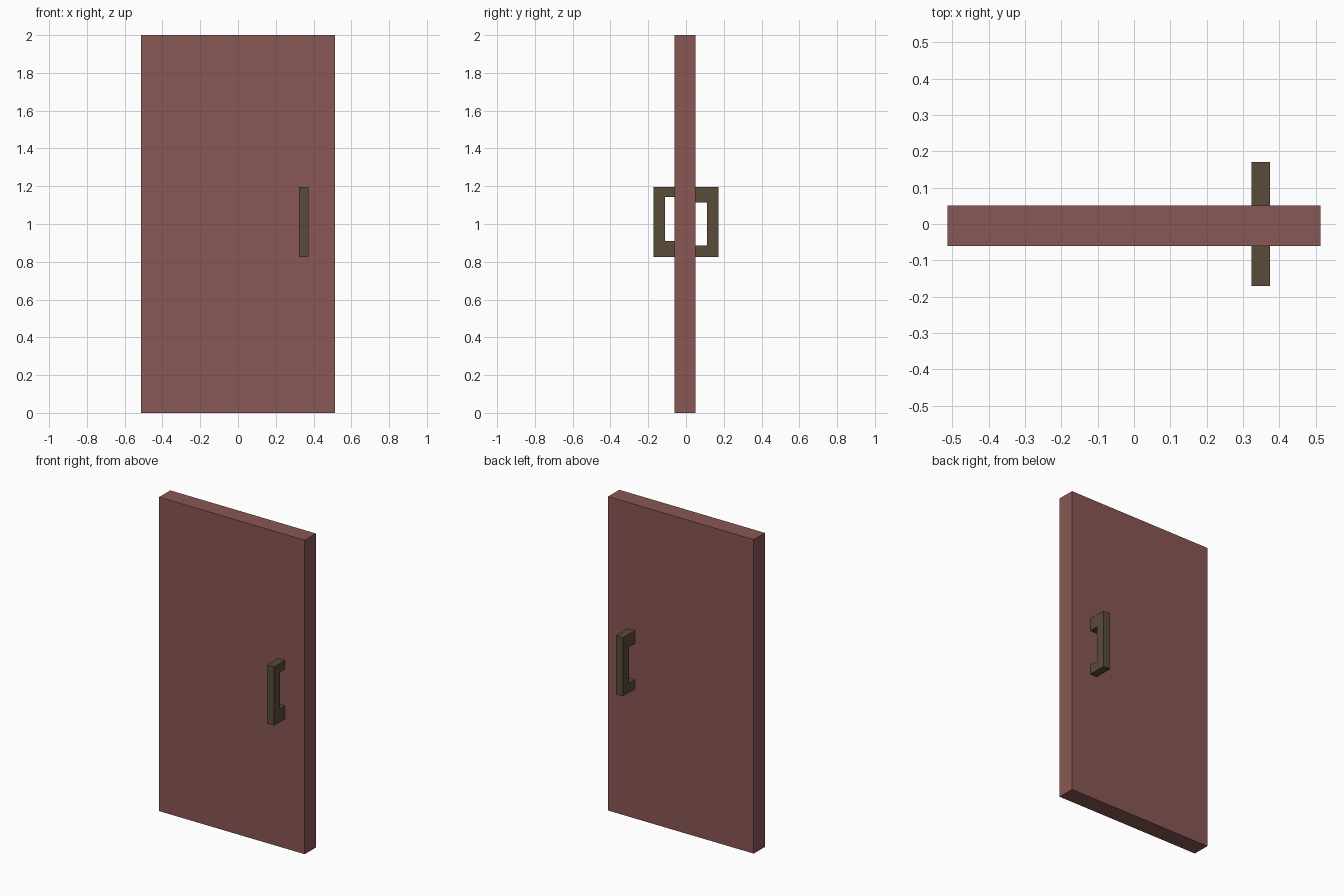
import bpy, bmesh

if "Cube" in bpy.data.objects:
    bpy.data.objects.remove(bpy.data.objects["Cube"])


def material(name, rgb):
    m = bpy.data.materials.new(name)
    m.diffuse_color = (*rgb, 1.0)
    m.use_nodes = True
    m.node_tree.nodes["Principled BSDF"].inputs["Base Color"].default_value = m.diffuse_color
    return m


def extrude_profile(name, profile, x0, x1, mat):
    """Extrude a (y, z) outline along x."""
    bm = bmesh.new()
    face = bm.faces.new([bm.verts.new((x0, y, z)) for y, z in profile])
    geo = bmesh.ops.extrude_face_region(bm, geom=[face])["geom"]
    moved = [v for v in geo if isinstance(v, bmesh.types.BMVert)]
    bmesh.ops.translate(bm, verts=moved, vec=(x1 - x0, 0, 0))
    bmesh.ops.recalc_face_normals(bm, faces=bm.faces)
    mesh = bpy.data.meshes.new(name)
    bm.to_mesh(mesh)
    bm.free()
    mesh.materials.append(mat)
    obj = bpy.data.objects.new(name, mesh)
    bpy.context.collection.objects.link(obj)
    return obj


red_wood = material("red_brown_wood", (0.246, 0.095, 0.087))
dark_metal = material("dark_bronze", (0.102, 0.069, 0.042))

# Door panel
Y_FRONT, Y_BACK = -0.061, 0.051
extrude_profile("door_panel",
                [(Y_FRONT, 0), (Y_BACK, 0), (Y_BACK, 2), (Y_FRONT, 2)],
                -0.513, 0.513, red_wood)


# Pull handles: C-shaped brackets, one on each face
def handle(name, y_door, y_inner, y_outer, z_low, z_high):
    bottom, top = 0.824, 1.197
    outline = [(y_door, bottom), (y_outer, bottom), (y_outer, top), (y_door, top),
               (y_door, z_high), (y_inner, z_high), (y_inner, z_low), (y_door, z_low)]
    extrude_profile(name, outline, 0.324, 0.374, dark_metal)


handle("front_handle", Y_FRONT, -0.112, -0.171, 0.909, 1.142)
handle("back_handle", Y_BACK, 0.112, 0.171, 0.885, 1.115)
